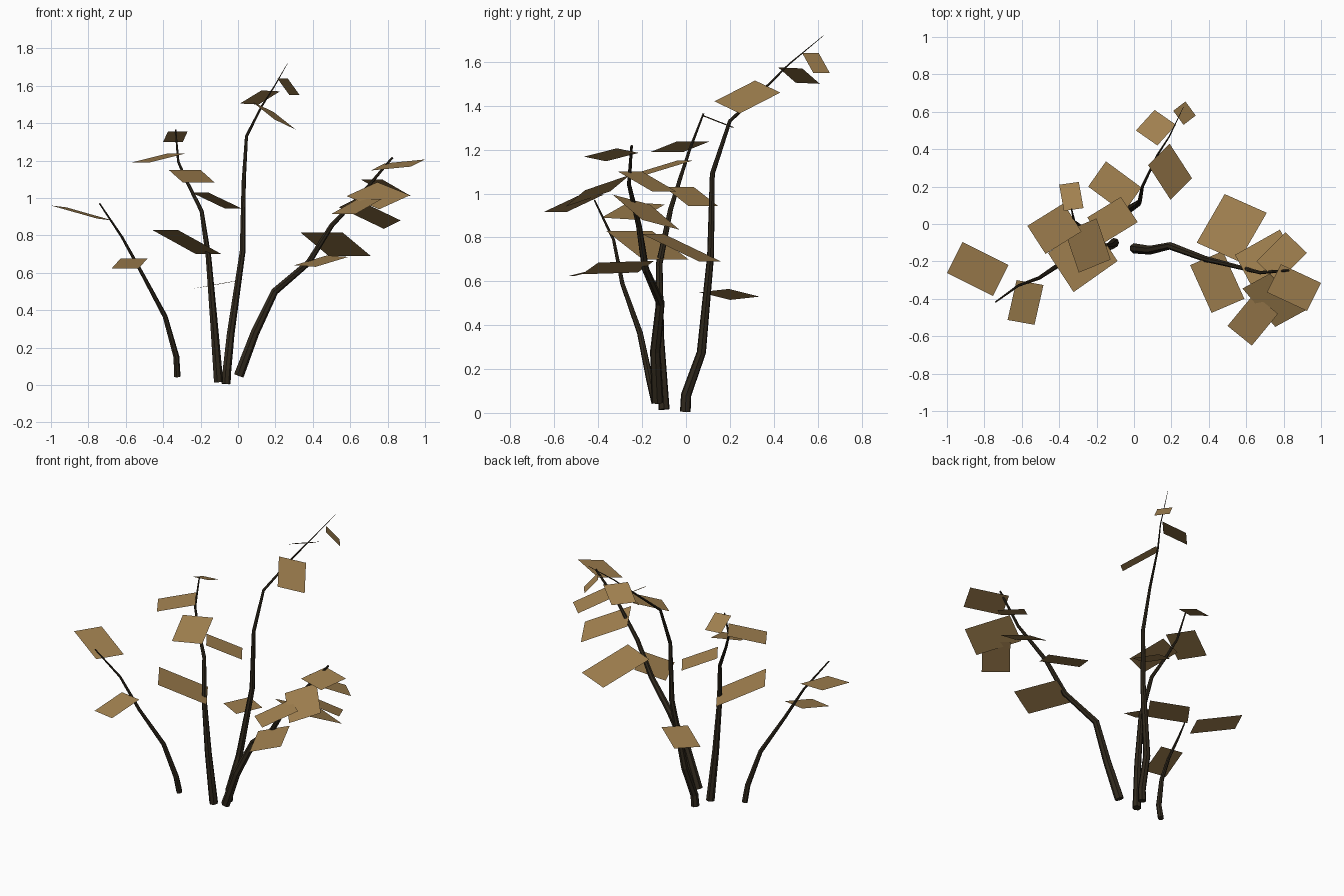
import bpy, bmesh, math
from mathutils import Vector


def material(name, rgb):
    m = bpy.data.materials.new(name)
    m.diffuse_color = (*rgb, 1)
    return m


BARK = material("bark", (0.03, 0.022, 0.012))
LEAF = material("dry_leaf", (0.36, 0.22, 0.08))


def add_object(name, bm, mat):
    me = bpy.data.meshes.new(name)
    bm.to_mesh(me)
    bm.free()
    me.materials.append(mat)
    ob = bpy.data.objects.new(name, me)
    bpy.context.collection.objects.link(ob)
    return ob


def stem(name, pts, r0, r1, sides=7):
    """Tapered low-poly tube following a path."""
    pts = [Vector(p) for p in pts]
    n = len(pts)
    dist = [0]
    for a, b in zip(pts, pts[1:]):
        dist.append(dist[-1] + (b - a).length)
    bm = bmesh.new()
    rings = []
    for i, p in enumerate(pts):
        t = (pts[min(i + 1, n - 1)] - pts[max(i - 1, 0)]).normalized()
        u = Vector((0, 1, 0)).cross(t).normalized()
        v = t.cross(u)
        r = r0 + (r1 - r0) * dist[i] / dist[-1]
        angles = [2 * math.pi * k / sides for k in range(sides)]
        rings.append([bm.verts.new(p + (u * math.cos(a) + v * math.sin(a)) * r) for a in angles])
    for lo, hi in zip(rings, rings[1:]):
        for k in range(sides):
            j = (k + 1) % sides
            bm.faces.new((lo[k], lo[j], hi[j], hi[k]))
    bm.faces.new(rings[0][::-1])
    bm.faces.new(rings[-1])
    add_object(name, bm, BARK)


def leaves(name, cards):
    """Flat parallelogram leaves, each given by three corners in order."""
    bm = bmesh.new()
    for card in cards:
        a, b, c = (Vector(p) for p in card)
        f = bm.faces.new([bm.verts.new(p) for p in (a, b, c, a + c - b)])
        f.normal_update()
        if f.normal.z < 0:
            f.normal_flip()
    add_object(name, bm, LEAF)


# Left stem
stem("left_stem", [(-.325, -.14, .045), (-.33, -.165, .15), (-.39, -.21, .366),
                   (-.51, -.29, .59), (-.62, -.33, .79), (-.74, -.417, .97)], .018, .004)
leaves("left_leaves", [
    ((-1, -.262, .96), (-.917, -.096, .95), (-.671, -.219, .88)),
    ((-.676, -.513, .623), (-.628, -.30, .676), (-.484, -.326, .676)),
])

# Middle stem
stem("middle_stem", [(-.105, -.10, .016), (-.13, -.12, .34), (-.158, -.122, .68),
                     (-.195, -.07, .93), (-.275, -.02, 1.09), (-.32, .015, 1.195),
                     (-.334, .08, 1.365)], .026, .004)
leaves("middle_leaves", [
    ((-.46, -.155, .83), (-.323, -.364, .83), (-.088, -.198, .70)),
    ((-.25, .035, 1.03), (-.16, -.10, 1.03), (.02, .01, .944)),
    ((-.37, -.04, 1.15), (-.2, .03, 1.15), (-.125, -.19, 1.083)),
    ((-.57, -.01, 1.19), (-.377, .11, 1.238), (-.28, -.04, 1.238)),
    ((-.4, .21, 1.30), (-.295, .225, 1.30), (-.27, .085, 1.355)),
])

# Tall stem
stem("tall_stem", [(-.065, -.003, .006), (-.06, 0, .08), (-.04, .07, .275), (.024, .112, .715),
                   (.03, .12, 1.09), (.045, .2, 1.33), (.126, .37, 1.49), (.19, .47, 1.59),
                   (.265, .627, 1.72)], .025, .001)
leaves("tall_leaves", [
    ((-.245, .2, .515), (-.15, .335, .53), (.04, .195, .565)),
    ((.19, .43, 1.46), (.31, .245, 1.365), (.195, .13, 1.42)),
    ((.01, .50, 1.505), (.11, .61, 1.5), (.225, .53, 1.57)),
    ((.21, .605, 1.64), (.265, .53, 1.64), (.33, .58, 1.55)),
])

# Right stem
stem("right_stem", [(.003, -.13, .05), (.09, -.14, .28), (.195, -.117, .5), (.377, -.185, .655),
                    (.5, -.215, .853), (.676, -.26, 1.04), (.826, -.248, 1.217)], .028, .006)
leaves("right_leaves", [
    ((.485, .16, .69), (.71, .06, .69), (.56, -.2, .815)),
    ((.3, -.22, .64), (.415, -.475, .632), (.59, -.4, .685)),
    ((.54, -.165, .95), (.78, -.03, .835), (.87, -.2, .88)),
    ((.81, -.045, 1.01), (.925, -.155, 1.01), (.77, -.31, 1.1)),
    ((.71, -.365, 1.147), (.785, -.215, 1.185), (1, -.315, 1.206)),
    ((.64, -.375, .995), (.77, -.48, .995), (.63, -.65, .915)),
    ((.58, -.345, 1.01), (.745, -.255, 1.085), (.92, -.46, 1.015)),
])
